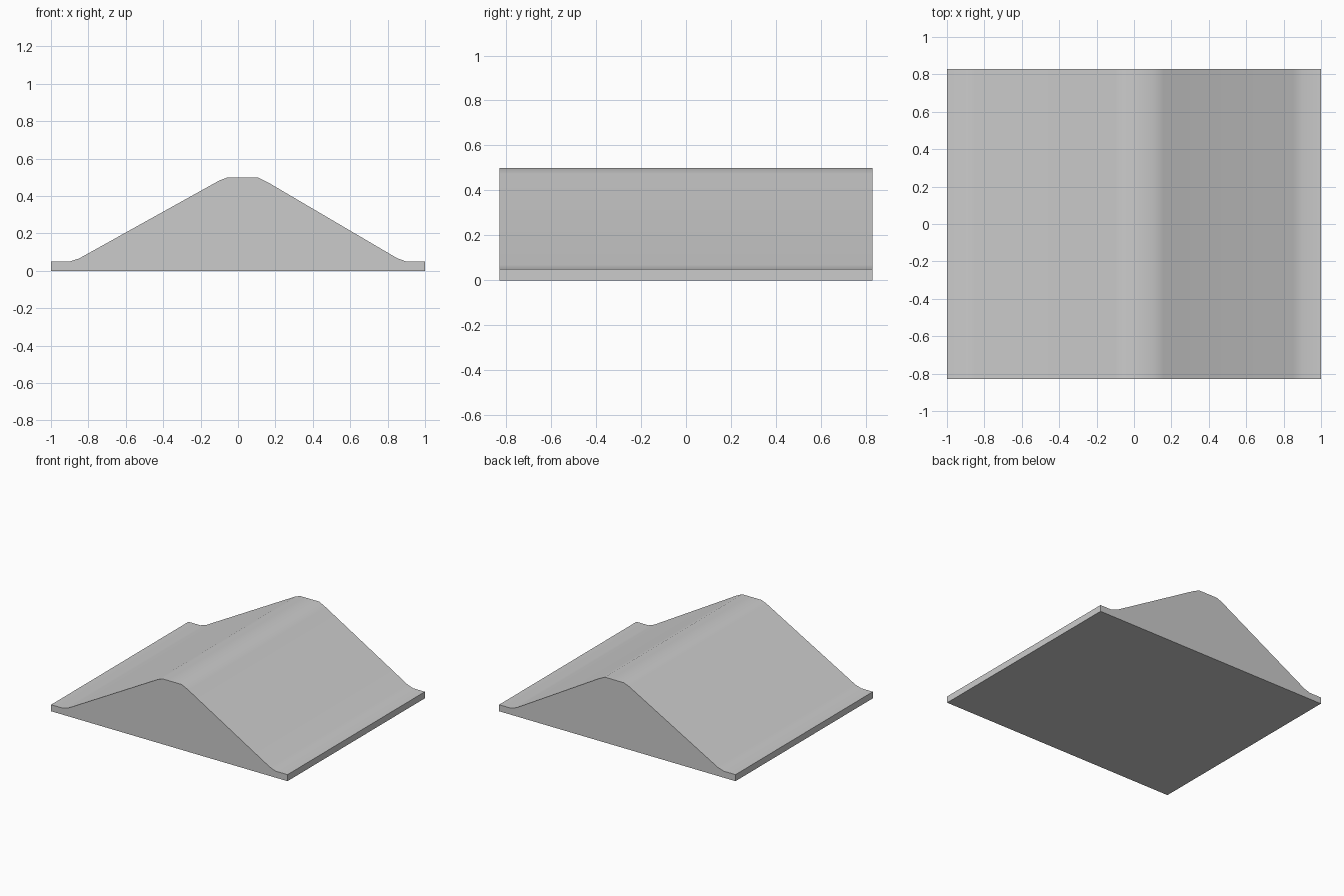
import bpy, bmesh, math

cube = bpy.data.objects.get("Cube")
if cube:
    bpy.data.objects.remove(cube, do_unlink=True)

HALF_DEPTH = 0.83

# Plain grey material
grey = bpy.data.materials.new("plain_grey")
grey.use_nodes = True
colour = (0.6, 0.6, 0.6, 1)
grey.diffuse_color = colour
grey.node_tree.nodes["Principled BSDF"].inputs["Base Color"].default_value = colour

# Ridge cross-section: flat lips, softened feet and a flat crest
profile = [(-1, 0), (1, 0), (1, 0.05), (0.9, 0.05), (0.85, 0.068),
           (0.16, 0.473), (0.105, 0.5), (-0.055, 0.5), (-0.1, 0.483),
           (-0.85, 0.066), (-0.9, 0.05), (-1, 0.05)]

# Extrude the cross-section from front to back
bm = bmesh.new()
face = bm.faces.new([bm.verts.new((x, -HALF_DEPTH, z)) for x, z in profile])
result = bmesh.ops.extrude_face_region(bm, geom=[face], use_keep_orig=True)
moved = [v for v in result["geom"] if isinstance(v, bmesh.types.BMVert)]
bmesh.ops.translate(bm, verts=moved, vec=(0, 2 * HALF_DEPTH, 0))
bmesh.ops.recalc_face_normals(bm, faces=bm.faces)

mesh = bpy.data.meshes.new("ridge_block")
bm.to_mesh(mesh)
bm.free()
mesh.materials.append(grey)
ridge = bpy.data.objects.new("ridge_block", mesh)
bpy.context.collection.objects.link(ridge)

# Smooth the slopes while keeping the rim and ends sharp
bpy.ops.object.select_all(action='DESELECT')
ridge.select_set(True)
bpy.context.view_layer.objects.active = ridge
bpy.ops.object.shade_smooth_by_angle(angle=math.radians(40))
